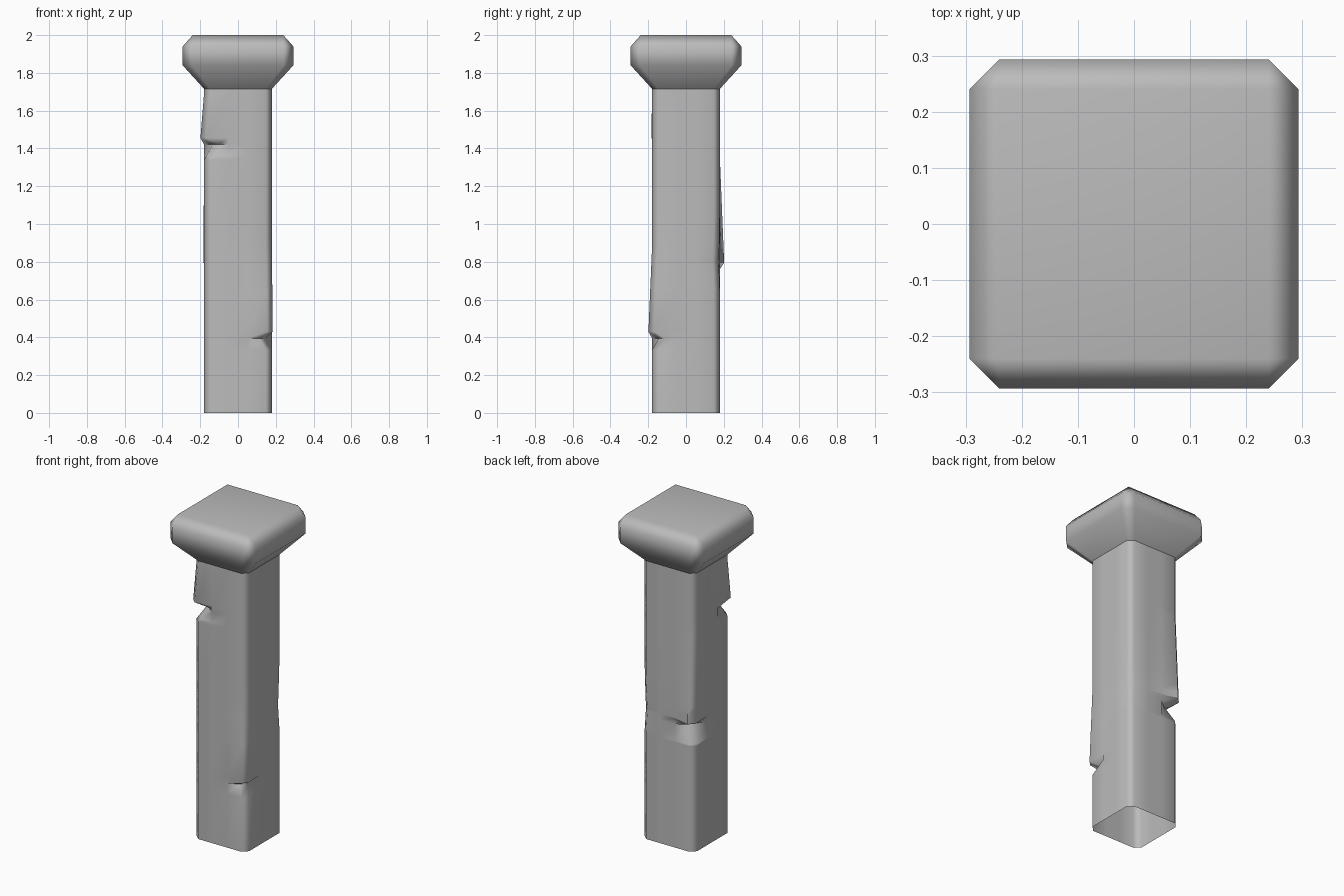
import bpy, bmesh, math

if "Cube" in bpy.data.objects:
    bpy.data.objects.remove(bpy.data.objects["Cube"])

stone = bpy.data.materials.new("grey_stone")
stone.use_nodes = True
grey = (0.5, 0.5, 0.5, 1)
stone.diffuse_color = grey
stone.node_tree.nodes["Principled BSDF"].inputs["Base Color"].default_value = grey

CORNERS = [(1, 1), (-1, 1), (-1, -1), (1, -1)]
HALF, CHAMFER, CAP_BASE = 0.179, 0.032, 1.715

# Worn corners: (height, cut depth, bulge x, bulge y, reach below, reach above)
WEAR = {
    (-1, -1): (1.42, 0.045, 0.02, 0.005, 0.08, 0.28),
    (1, -1): (0.395, 0.035, 0.005, 0.02, 0.06, 0.5),
    (-1, 1): (0.76, 0.045, 0.005, 0.023, 0.1, 0.6),
    (1, 1): (0.8, 0.006, -0.004, -0.004, 0.15, 0.25),
}
LIP = 0.035


def wear_offset(corner, z):
    """Outward x and y shift of a shaft corner at height z."""
    mid, cut, bx, by, below, above = WEAR[corner]
    keys = [(mid - below, 0, 0), (mid, -cut, -cut),
            (mid + LIP, bx, by), (mid + above, 0, 0)]
    for (z0, x0, y0), (z1, x1, y1) in zip(keys, keys[1:]):
        if z0 <= z <= z1:
            t = (z - z0) / (z1 - z0)
            return x0 + t * (x1 - x0), y0 + t * (y1 - y0)
    return 0, 0


def shaft_ring(z):
    ring, inner = [], HALF - CHAMFER
    for sx, sy in CORNERS:
        dx, dy = wear_offset((sx, sy), z)
        pts = [(HALF, 0.05), (HALF + dx, inner + dy),
               (inner + dx, HALF + dy), (0.05, HALF)]
        if sx * sy < 0:
            pts.reverse()
        ring += [(sx * x, sy * y, z) for x, y in pts]
    return ring


def cap_ring(half, chamfer, z):
    ring = []
    for sx, sy in CORNERS:
        pts = [(half, half - chamfer), (half - chamfer, half)]
        if sx * sy < 0:
            pts.reverse()
        ring += [(sx * x, sy * y, z) for x, y in pts]
    return ring


def loft(name, rings, close_top):
    bm = bmesh.new()
    loops = [[bm.verts.new(p) for p in ring] for ring in rings]
    for low, high in zip(loops, loops[1:]):
        for i in range(len(low)):
            j = (i + 1) % len(low)
            bm.faces.new((low[i], low[j], high[j], high[i]))
    if close_top:
        bm.faces.new(loops[-1])
    bmesh.ops.remove_doubles(bm, verts=bm.verts, dist=0.0005)
    mesh = bpy.data.meshes.new(name)
    bm.to_mesh(mesh)
    bm.free()
    mesh.materials.append(stone)
    obj = bpy.data.objects.new(name, mesh)
    bpy.context.collection.objects.link(obj)
    bpy.ops.object.select_all(action='DESELECT')
    obj.select_set(True)
    bpy.context.view_layer.objects.active = obj
    bpy.ops.object.shade_smooth_by_angle(angle=math.radians(55))
    weighted = obj.modifiers.new("even_shading", 'WEIGHTED_NORMAL')
    weighted.keep_sharp = True
    return obj


# Shaft: hollow below, with a ring at every change in the wear
heights = {0, CAP_BASE}
for mid, _, _, _, below, above in WEAR.values():
    heights |= {mid - below, mid, mid + LIP, min(mid + above, CAP_BASE)}
loft("post_shaft", [shaft_ring(z) for z in sorted(heights)], False)

# Cap: flared underside, upright band and bevelled top
loft("post_cap", [cap_ring(HALF, CHAMFER, CAP_BASE),
                  cap_ring(0.293, 0.053, 1.84),
                  cap_ring(0.293, 0.053, 1.94),
                  cap_ring(0.24, 0, 2.0)], True)
